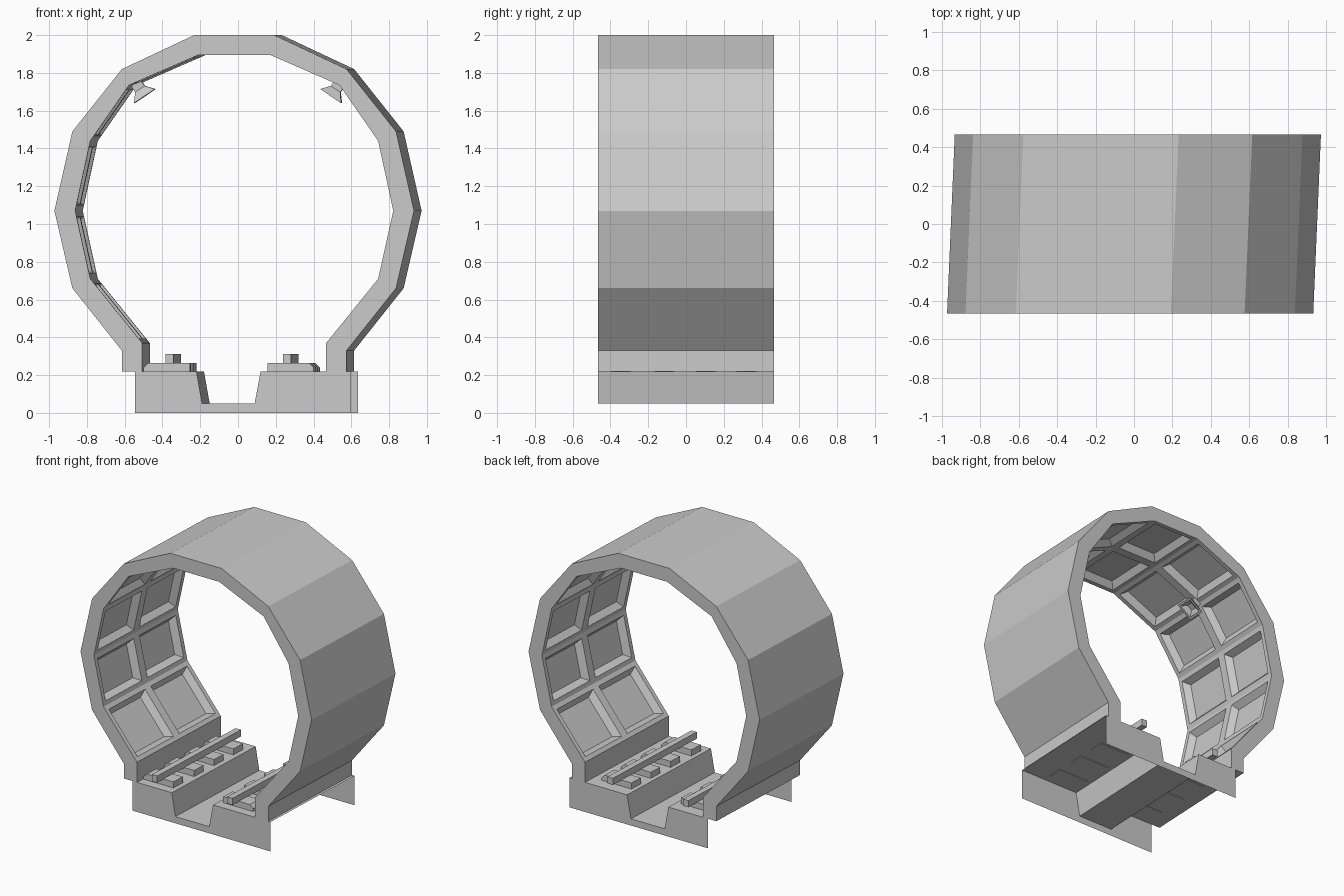
import bpy, bmesh
from mathutils import Vector, Matrix

if "Cube" in bpy.data.objects:
    bpy.data.objects.remove(bpy.data.objects["Cube"])

Y = 0.465        # half length of the tunnel segment
SHEAR = 0.043    # sideways drift along the length
C = -0.032       # centre line of the track bed


def finish(name, bm, shear=True, recalc=True):
    if shear:
        for v in bm.verts:
            v.co.x += SHEAR * v.co.y
    if recalc:
        bmesh.ops.recalc_face_normals(bm, faces=bm.faces)
    me = bpy.data.meshes.new(name)
    bm.to_mesh(me)
    bm.free()
    ob = bpy.data.objects.new(name, me)
    bpy.context.collection.objects.link(ob)
    return ob


def prism(bm, profile, y0, y1):
    """Closed solid from an x-z profile."""
    a = [bm.verts.new((x, y0, z)) for x, z in profile]
    b = [bm.verts.new((x, y1, z)) for x, z in profile]
    bm.faces.new(a)
    bm.faces.new(b[::-1])
    for i in range(len(a)):
        j = (i + 1) % len(a)
        bm.faces.new((a[i], b[i], b[j], a[j]))


# Tunnel ring: half profiles mirrored, inner facets become coffered panels
outer = [(.595, .22), (.595, .33), (.857, .66), (.952, 1.07), (.857, 1.49), (.595, 1.82), (.212, 2.0)]
inner = [(.487, .22), (.487, .37), (.762, .71), (.842, 1.07), (.762, 1.44), (.557, 1.735), (.19, 1.895)]


def full(half):
    return half + [(-x, z) for x, z in reversed(half)]


bm = bmesh.new()
rows = [-Y, 0, Y]
O = [[bm.verts.new((x, y, z)) for x, z in full(outer)] for y in rows]
I = [[bm.verts.new((x, y, z)) for x, z in full(inner)] for y in rows]
panels = []
n = len(O[0])
for r in range(2):
    for i in range(n - 1):
        bm.faces.new((O[r][i], O[r][i + 1], O[r + 1][i + 1], O[r + 1][i]))
        f = bm.faces.new((I[r][i], I[r + 1][i], I[r + 1][i + 1], I[r][i + 1]))
        if 0 < i < n - 2:
            panels.append(f)
    for i in (0, n - 1):
        bm.faces.new((O[r][i], O[r + 1][i], I[r + 1][i], I[r][i]))
for r in (0, 2):
    for i in range(n - 1):
        bm.faces.new((O[r][i], I[r][i], I[r][i + 1], O[r][i + 1]))
bmesh.ops.recalc_face_normals(bm, faces=bm.faces)
bmesh.ops.inset_individual(bm, faces=panels, thickness=0.045, depth=0)
bmesh.ops.inset_individual(bm, faces=panels, thickness=0.045, depth=-0.045)
finish("tunnel_ring", bm, recalc=False)

# Track bed: thin sheet with a drainage trench, plus flat end plates
bed = [(-.525, .22), (-.2, .22), (-.17, .05), (.108, .05), (.14, .22), (.615, .22)]
bm = bmesh.new()
a = [bm.verts.new((x, -Y, z)) for x, z in bed]
b = [bm.verts.new((x, Y, z)) for x, z in bed]
for i in range(len(bed) - 1):
    bm.faces.new((a[i], a[i + 1], b[i + 1], b[i]))
finish("track_bed", bm, recalc=False)

for name, y in (("front_end_plate", -Y), ("back_end_plate", Y)):
    bm = bmesh.new()
    strip = [bm.verts.new((x, y, z)) for x, z in bed]
    low = [bm.verts.new((x, y, 0)) for x, z in bed]
    for i in range(len(bed) - 1):
        q = (low[i], low[i + 1], strip[i + 1], strip[i])
        bm.faces.new(q if y < 0 else q[::-1])
    finish(name, bm, recalc=False)

# Sleepers and rails on both sides of the trench
sleeper = [(.205, .216), (.205, .265), (.425, .265), (.45, .24), (.45, .216)]
rail = [(.289, .262), (.289, .312), (.333, .312), (.333, .262)]
for side, s in (("right", 1), ("left", -1)):
    bm = bmesh.new()
    for y in (-.345, -.115, .105, .32):
        prism(bm, [(C + s * x, z) for x, z in sleeper], y - .052, y + .052)
    finish(side + "_sleepers", bm)
    bm = bmesh.new()
    prism(bm, [(C + s * x, z) for x, z in rail], -Y, Y)
    finish(side + "_rail", bm)

# Lamps: flared square shades pointing inward, with a recessed face
for side, s in (("right", 1), ("left", -1)):
    bm = bmesh.new()
    rings = []
    for r, d in ((.03, -.03), (.03, .025), (.067, .07), (.05, .07), (.022, .045)):
        rings.append([bm.verts.new((x * r, y * r, d)) for x, y in ((-1, -1), (1, -1), (1, 1), (-1, 1))])
    for p, q in zip(rings, rings[1:]):
        for i in range(4):
            j = (i + 1) % 4
            bm.faces.new((p[i], p[j], q[j], q[i]))
    bm.faces.new(rings[0])
    bm.faces.new(rings[-1])
    axis = Vector((-.56 * s, 0, -.83)).normalized()
    yv = Vector((0, 1, 0))
    xv = yv.cross(axis)
    m = Matrix((xv, yv, axis)).transposed().to_4x4()
    m.translation = (.532 * s, 0, 1.735)
    bm.transform(m)
    finish(side + "_lamp", bm)
